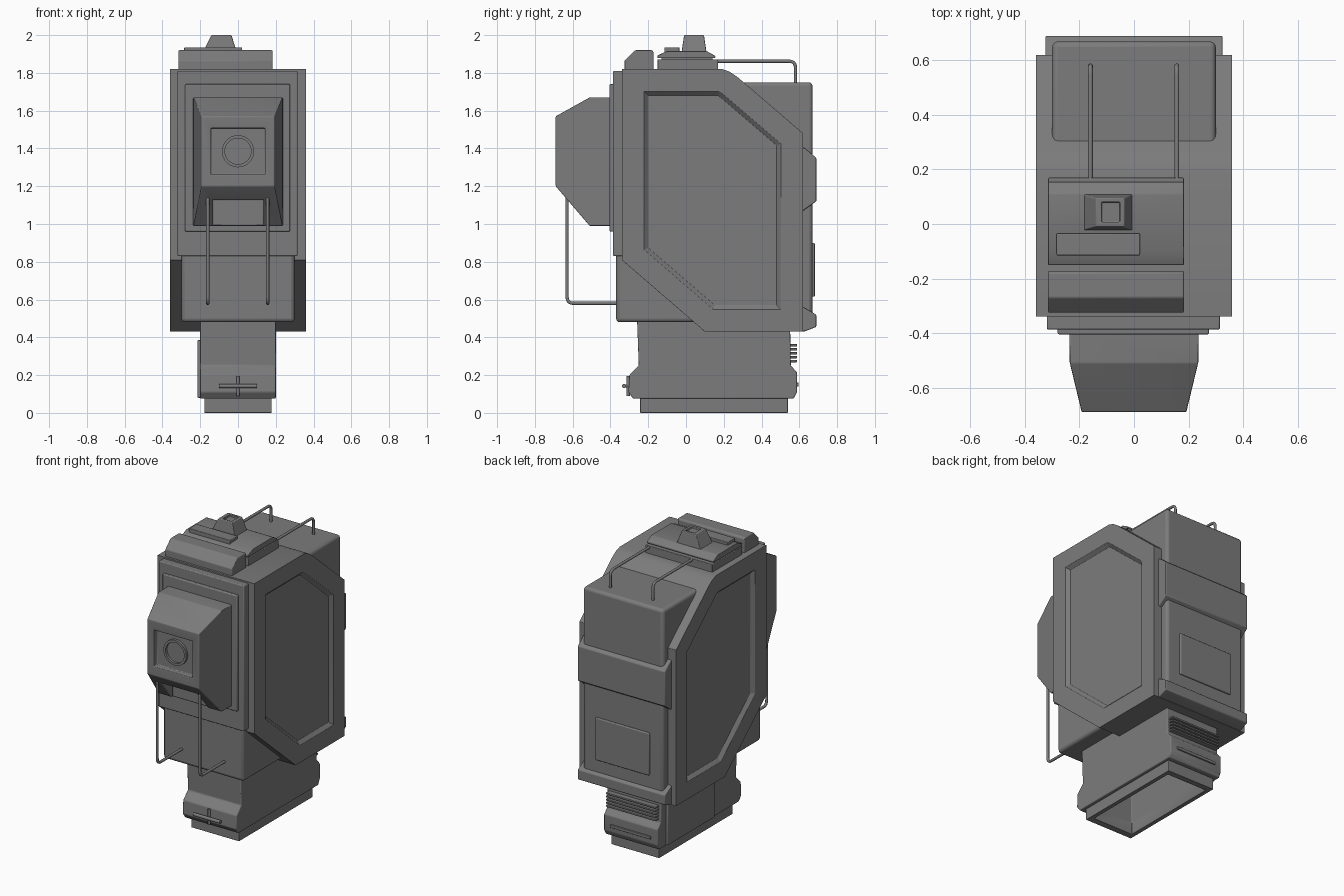
import bpy, bmesh, math
from mathutils import Vector

if "Cube" in bpy.data.objects:
    bpy.data.objects.remove(bpy.data.objects["Cube"], do_unlink=True)

GREY = (0.2, 0.2, 0.2, 1)
mat = bpy.data.materials.new("plain grey")
mat.use_nodes = True
mat.diffuse_color = GREY
mat.node_tree.nodes["Principled BSDF"].inputs["Base Color"].default_value = GREY


def finish(name, bm, bevel=0.0, cutters=()):
    bmesh.ops.recalc_face_normals(bm, faces=bm.faces)
    me = bpy.data.meshes.new(name)
    bm.to_mesh(me)
    bm.free()
    me.materials.append(mat)
    ob = bpy.data.objects.new(name, me)
    bpy.context.collection.objects.link(ob)
    for c in cutters:
        m = ob.modifiers.new("cut", "BOOLEAN")
        m.operation, m.object, m.solver = "DIFFERENCE", c, "EXACT"
    if bevel:
        m = ob.modifiers.new("bevel", "BEVEL")
        m.width, m.segments, m.limit_method = bevel, 3, "ANGLE"
        m.angle_limit = math.radians(25)
    bpy.ops.object.select_all(action="DESELECT")
    bpy.context.view_layer.objects.active = ob
    ob.select_set(True)
    bpy.ops.object.shade_smooth_by_angle(angle=math.radians(35))
    return ob


def box_mesh(x, y, z):
    bm = bmesh.new()
    bmesh.ops.create_cube(bm, size=1)
    for v in bm.verts:
        v.co = [a + (b - a) * (t + 0.5) for (a, b), t in zip((x, y, z), v.co)]
    return bm


def box(name, x, y, z, bevel=0.006, cutters=()):
    return finish(name, box_mesh(x, y, z), bevel, cutters)


def prism_mesh(profile, x):
    """Side profile of (y, z) points carried across the width x."""
    bm = bmesh.new()
    face = bm.faces.new([bm.verts.new((x[0], y, z)) for y, z in profile])
    out = bmesh.ops.extrude_face_region(bm, geom=[face])["geom"]
    for v in out:
        if isinstance(v, bmesh.types.BMVert):
            v.co.x = x[1]
    bmesh.ops.recalc_face_normals(bm, faces=bm.faces)
    return bm


def prism(name, profile, x, bevel=0.006, cutters=()):
    return finish(name, prism_mesh(profile, x), bevel, cutters)


def cutter(name, x, y, z):
    ob = box(name, x, y, z, 0)
    ob.hide_render = True
    ob.hide_set(True)
    return ob


def rod(name, points, radius):
    """Round wire with rounded inner corners."""
    path = [Vector(points[0])]
    for a, b, c in zip(points, points[1:], points[2:]):
        a, b, c = Vector(a), Vector(b), Vector(c)
        p, q = b + (a - b).normalized() * 0.035, b + (c - b).normalized() * 0.035
        path += [p.lerp(b, t).lerp(b.lerp(q, t), t) for t in (0, 0.25, 0.5, 0.75, 1)]
    path.append(Vector(points[-1]))
    cu = bpy.data.curves.new(name, "CURVE")
    cu.dimensions, cu.bevel_depth, cu.bevel_resolution = "3D", radius, 3
    cu.use_fill_caps = True
    sp = cu.splines.new("POLY")
    sp.points.add(len(path) - 1)
    for p, co in zip(sp.points, path):
        p.co = (*co, 1)
    cu.materials.append(mat)
    bpy.context.collection.objects.link(bpy.data.objects.new(name, cu))


def ring(name, r_out, r_in, y_front, y_back, z):
    """Open ring facing the front."""
    bm = bmesh.new()
    n = 40
    loops = []
    for r, y in ((r_out, y_back), (r_out, y_front), (r_in, y_front), (r_in, y_back)):
        loops.append([bm.verts.new((r * math.cos(i * math.tau / n), y,
                                    z + r * math.sin(i * math.tau / n))) for i in range(n)])
    for a, b in zip(loops, loops[1:] + loops[:1]):
        for i in range(n):
            j = (i + 1) % n
            bm.faces.new((a[i], a[j], b[j], b[i]))
    finish(name, bm)


# Six-sided shell with a sunken panel on each side
shell = [(-0.34, 1.82), (0.19, 1.82), (0.23, 1.807), (0.27, 1.78), (0.62, 1.48),
         (0.62, 0.43), (0.1, 0.43), (-0.34, 0.81)]
bm = prism_mesh(shell, (-0.36, 0.36))
for side in [f for f in bm.faces if abs(f.normal.x) > 0.9]:
    bmesh.ops.inset_region(bm, faces=[side], thickness=0.118, use_even_offset=True)
    bmesh.ops.inset_region(bm, faces=[side], thickness=0.022, depth=-0.022, use_even_offset=True)
finish("main_shell", bm, 0.006)

# Core block showing at the front, back and top
box("core_block", (-0.3, 0.3), (-0.37, 0.67), (0.48, 1.75), 0.02)

# Back bands and panel
prism("back_band", [(0.58, 1.42), (0.63, 1.4), (0.69, 1.35), (0.69, 1.12), (0.62, 1.07), (0.58, 1.07)],
      (-0.325, 0.325))
prism("back_lower_band", [(0.58, 0.56), (0.62, 0.56), (0.69, 0.52), (0.69, 0.455), (0.63, 0.432), (0.58, 0.432)],
      (-0.325, 0.325))
box("back_panel", (-0.2, 0.2), (0.66, 0.682), (0.615, 0.9))

# Front plates
box("front_plate", (-0.32, 0.315), (-0.387, -0.33), (0.83, 1.81))
box("front_inner_plate", (-0.28, 0.275), (-0.405, -0.37), (0.96, 1.74))

# Front hood, tapered in plan, with a square window and a notch below
hood = [(-0.4, 1.67), (-0.51, 1.67), (-0.69, 1.57), (-0.69, 1.2), (-0.51, 0.99), (-0.4, 0.99)]
bm = prism_mesh(hood, (-0.237, 0.237))
for v in bm.verts:
    if v.co.y < -0.6:
        v.co.x *= 0.81
window = cutter("window_cutter", (-0.143, 0.143), (-0.8, -0.655), (1.262, 1.507))
notch = cutter("notch_cutter", (-0.135, 0.135), (-0.8, -0.5), (0.9, 1.13))
finish("front_hood", bm, 0.008, (window, notch))
ring("lens_ring", 0.085, 0.069, -0.672, -0.65, 1.385)

# Wire guards at the front and handles on top
for side, x in (("right", -0.16), ("left", 0.157)):
    rod(side + "_front_guard", [(x, -0.63, 1.16), (x, -0.63, 0.58), (x, -0.36, 0.58)], 0.009)
    rod(side + "_top_handle", [(x, 0.15, 1.862), (x, 0.58, 1.862), (x, 0.58, 1.74)], 0.009)

# Top deck
deck = (-0.315, 0.183)
box("top_deck_base", deck, (-0.15, 0.17), (1.81, 1.872), 0.004)
prism("top_deck_cover", [(-0.15, 1.878), (-0.15, 1.893), (-0.1, 1.915), (0.11, 1.915), (0.155, 1.89), (0.155, 1.878)],
      deck, 0.003)
box("top_deck_core", (-0.3, 0.17), (-0.13, 0.14), (1.86, 1.89), 0)
box("top_strip", (-0.285, 0.022), (-0.115, -0.035), (1.9, 1.935), 0.004)
prism("top_front_ridge", [(-0.325, 1.81), (-0.325, 1.865), (-0.27, 1.92), (-0.18, 1.92), (-0.172, 1.91),
                          (-0.172, 1.81)], deck, 0.005)

# Sight on the deck: wedge with a square opening
bm = box_mesh((-0.19, -0.005), (-0.025, 0.11), (1.9, 2.0))
for v in bm.verts:
    if v.co.z > 1.95:
        v.co.x = -0.14 if v.co.x < -0.1 else -0.035
        v.co.y = -0.01 if v.co.y < 0.04 else 0.095
    elif v.co.x > -0.1:
        v.co.x = -0.002
sight_hole = cutter("sight_cutter", (-0.118, -0.052), (0.007, 0.08), (1.985, 2.1))
finish("sight", bm, 0.004, (sight_hole,))

# Lower well with an open foot
hollow = cutter("well_cutter", (-0.15, 0.15), (-0.2, 0.5), (-0.2, 0.3))
well = [(-0.26, 0.52), (-0.25, 0.25), (-0.3, 0.2), (-0.305, 0.11), (-0.28, 0.075),
        (0.57, 0.075), (0.588, 0.11), (0.588, 0.215), (0.555, 0.25), (0.55, 0.52)]
prism("lower_well", well, (-0.2, 0.2), 0.006, (hollow,))
box("open_foot", (-0.178, 0.178), (-0.243, 0.54), (0, 0.09), 0.003, (hollow,))
box("well_side_plate", (-0.215, -0.19), (0.0, 0.5), (0.08, 0.385))

# Grip ribs and latch bar at the back of the well
for i in range(5):
    z = 0.268 + i * 0.021
    box("grip_rib_%d" % (i + 1), (-0.185, 0.185), (0.54, 0.588), (z, z + 0.012), 0.003)
box("back_latch", (-0.15, 0.15), (0.57, 0.596), (0.14, 0.16), 0.003)

# Cross pin at the front of the well
rod("cross_pin_bar", [(-0.1, -0.328, 0.142), (0.1, -0.328, 0.142)], 0.011)
rod("cross_pin_stem", [(0, -0.335, 0.142), (0, -0.29, 0.142)], 0.008)
rod("cross_pin_key", [(0, -0.306, 0.09), (0, -0.306, 0.195)], 0.009)
